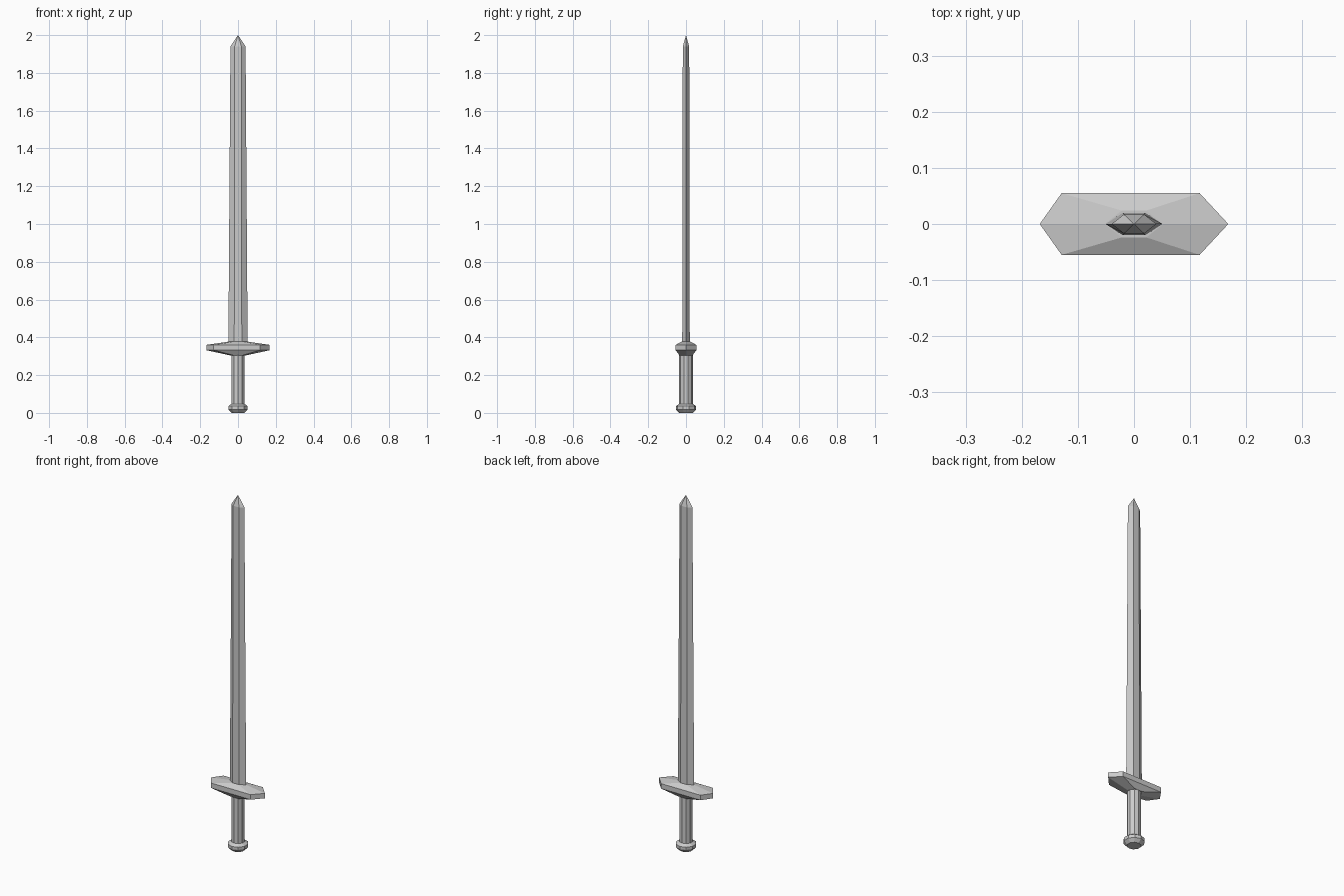
import bpy, bmesh, math

if "Cube" in bpy.data.objects:
    bpy.data.objects.remove(bpy.data.objects["Cube"])

def loft(name, rings):
    """Skin a stack of (z, outline) rings; a one-point ring makes an apex."""
    bm = bmesh.new()
    loops = [[bm.verts.new((x, y, z)) for x, y in pts] for z, pts in rings]
    for a, b in zip(loops, loops[1:]):
        n = len(a)
        for i in range(n):
            j = (i + 1) % n
            if len(b) == 1:
                bm.faces.new((a[i], a[j], b[0]))
            else:
                bm.faces.new((a[i], a[j], b[j], b[i]))
    bm.faces.new(loops[0][::-1])
    if len(loops[-1]) > 1:
        bm.faces.new(loops[-1])
    bmesh.ops.recalc_face_normals(bm, faces=bm.faces)
    me = bpy.data.meshes.new(name)
    bm.to_mesh(me)
    bm.free()
    ob = bpy.data.objects.new(name, me)
    bpy.context.collection.objects.link(ob)
    return ob

def hexagon(tip, left, right, y):
    return [(tip, 0), (right, y), (-left, y), (-tip, 0), (-left, -y), (right, -y)]

def circle(r, n=10):
    return [(r * math.cos(math.pi / 2 + 2 * math.pi * i / n),
             r * math.sin(math.pi / 2 + 2 * math.pi * i / n)) for i in range(n)]

# Blade: flattened hexagonal bar with a short point
loft("blade", [(0.35, hexagon(0.051, 0.02, 0.02, 0.02)),
               (1.94, hexagon(0.04, 0.018, 0.018, 0.017)),
               (2.0, [(0, 0)])])

# Guard: wide hexagonal band, tapering above and below
wide = hexagon(0.168, 0.129, 0.117, 0.055)
loft("guard", [(0.305, hexagon(0.045, 0.025, 0.025, 0.035)),
               (0.332, wide), (0.36, wide),
               (0.377, hexagon(0.052, 0.022, 0.022, 0.024))])

# Grip
loft("grip", [(0.035, circle(0.036)), (0.32, circle(0.036))])

# Pommel: bevelled disc
loft("pommel", [(0.0, circle(0.036)), (0.018, circle(0.054)),
                (0.036, circle(0.054)), (0.048, circle(0.036))])
